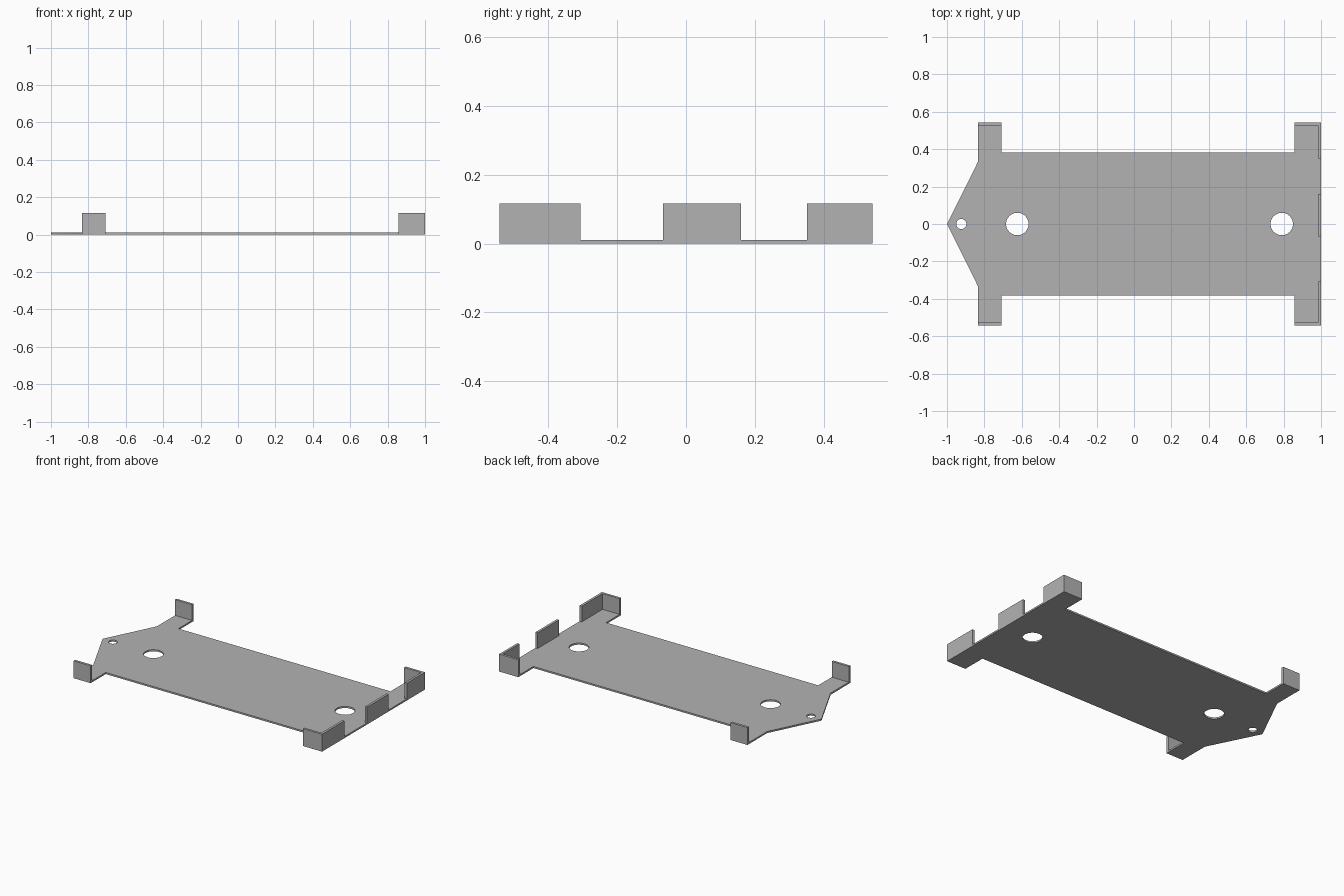
import bpy
import bmesh
from math import cos, sin, tau

cube = bpy.data.objects.get("Cube")
if cube:
    bpy.data.objects.remove(cube, do_unlink=True)

# Single sheet metal colour
metal = bpy.data.materials.new("grey_metal")
metal.use_nodes = True
GREY = (0.45, 0.45, 0.45, 1)
metal.diffuse_color = GREY
metal.node_tree.nodes["Principled BSDF"].inputs["Base Color"].default_value = GREY

THICK, WALL, HEIGHT = 0.011, 0.016, 0.116
HALF_Y, BODY_Y, NOSE_Y = 0.542, 0.383, 0.335
REAR_X, REAR_IN, FRONT_IN = -0.833, -0.708, 0.858


def finish(bm, name):
    bmesh.ops.recalc_face_normals(bm, faces=bm.faces)
    mesh = bpy.data.meshes.new(name)
    bm.to_mesh(mesh)
    bm.free()
    mesh.materials.append(metal)
    obj = bpy.data.objects.new(name, mesh)
    bpy.context.collection.objects.link(obj)
    return obj


def loop(bm, points):
    verts = [bm.verts.new((x, y, 0)) for x, y in points]
    return [bm.edges.new((a, b)) for a, b in zip(verts, verts[1:] + verts[:1])]


def circle(x, r, n=40):
    return [(x + r * cos(tau * i / n), r * sin(tau * i / n)) for i in range(n)]


def wall(name, x0, x1, y0, y1):
    bm = bmesh.new()
    loop_edges = loop(bm, [(x0, y0), (x1, y0), (x1, y1), (x0, y1)])
    face = bmesh.ops.contextual_create(bm, geom=loop_edges)["faces"]
    up = bmesh.ops.extrude_face_region(bm, geom=face, use_keep_orig=True)
    top = [v for v in up["geom"] if isinstance(v, bmesh.types.BMVert)]
    bmesh.ops.translate(bm, verts=top, vec=(0, 0, HEIGHT))
    finish(bm, name)


# Base plate: mirrored outline with pointed end, tabs and three round holes
half = [(1, HALF_Y), (FRONT_IN, HALF_Y), (FRONT_IN, BODY_Y), (REAR_IN, BODY_Y),
        (REAR_IN, HALF_Y), (REAR_X, HALF_Y), (REAR_X, NOSE_Y)]
outline = half + [(-1, 0)] + [(x, -y) for x, y in reversed(half)]
bm = bmesh.new()
edges = loop(bm, outline)
for x, r in ((-0.923, 0.027), (-0.624, 0.06), (0.79, 0.06)):
    edges += loop(bm, circle(x, r))
bmesh.ops.triangle_fill(bm, edges=edges, use_beauty=True, normal=(0, 0, 1))
up = bmesh.ops.extrude_face_region(bm, geom=bm.faces[:], use_keep_orig=True)
top = [v for v in up["geom"] if isinstance(v, bmesh.types.BMVert)]
bmesh.ops.translate(bm, verts=top, vec=(0, 0, THICK))
plate = finish(bm, "base_plate")
bpy.context.view_layer.objects.active = plate
plate.select_set(True)
bpy.ops.object.shade_smooth_by_angle()

# Upright flanges on the side tabs
for side, s in (("left", 1), ("right", -1)):
    y0, y1 = sorted((s * HALF_Y, s * (HALF_Y - WALL)))
    wall("nose_flange_" + side, REAR_X, REAR_IN, y0, y1)
    wall("end_flange_" + side, FRONT_IN, 1, y0, y1)

# Upright flanges along the square end
for name, y0, y1 in (("near", -HALF_Y, -0.307), ("middle", -0.067, 0.16),
                     ("far", 0.351, HALF_Y)):
    wall("end_wall_" + name, 1 - WALL, 1, y0, y1)
